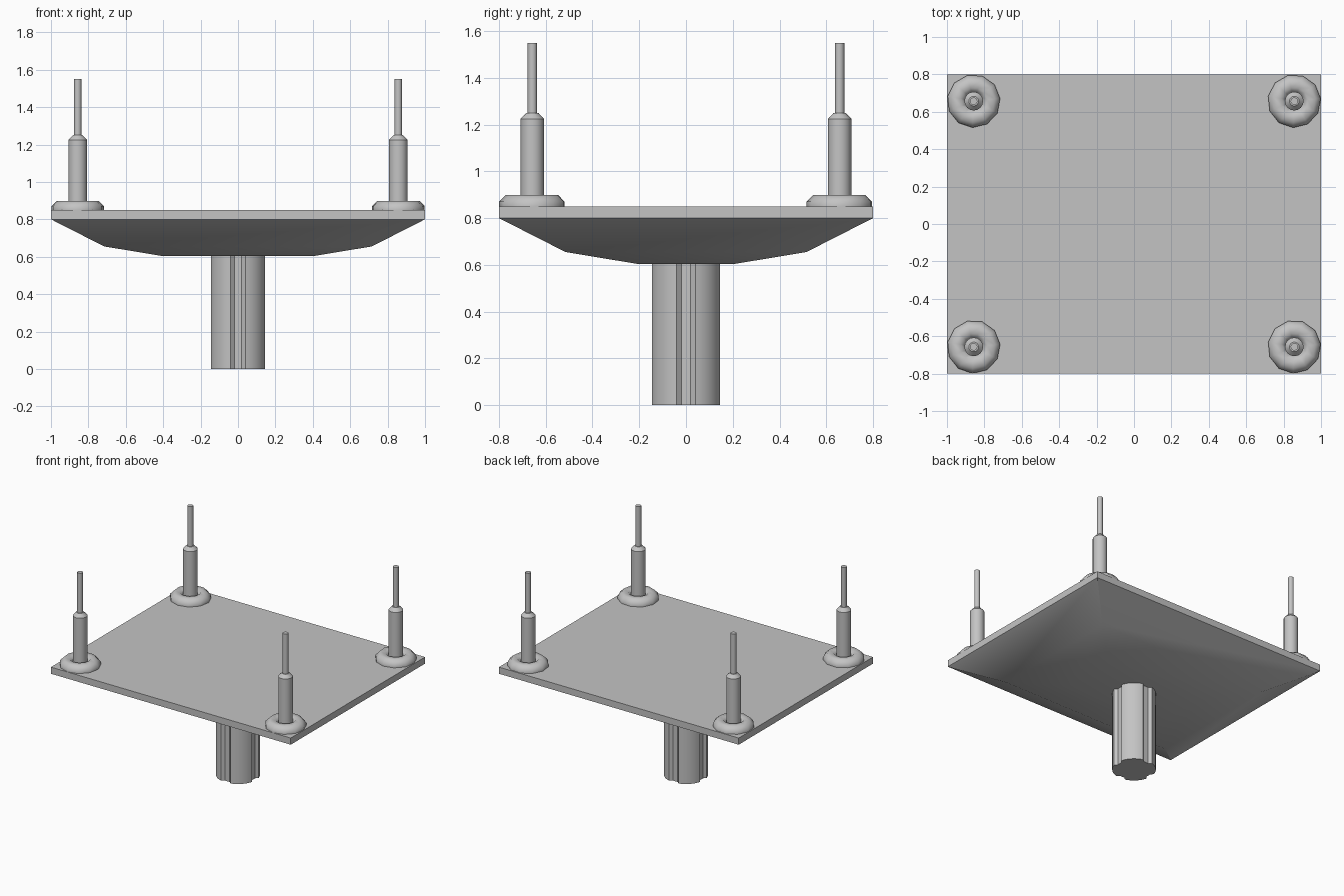
import bpy, bmesh
from math import radians, sin, cos, pi, asin

cube = bpy.data.objects.get("Cube")
if cube:
    bpy.data.objects.remove(cube, do_unlink=True)

grey = bpy.data.materials.new("plain_grey")
grey.use_nodes = True
grey.diffuse_color = (0.55, 0.55, 0.55, 1)
grey.node_tree.nodes["Principled BSDF"].inputs["Base Color"].default_value = grey.diffuse_color


def loft(name, rings, angle=30, cyclic=False):
    """Skin a stack of equal-length rings, capped unless the stack is cyclic."""
    bm = bmesh.new()
    loops = [[bm.verts.new(p) for p in ring] for ring in rings]
    n = len(loops[0])
    pairs = list(zip(loops, loops[1:]))
    if cyclic:
        pairs.append((loops[-1], loops[0]))
    else:
        bm.faces.new(loops[0])
        bm.faces.new(loops[-1])
    for a, b in pairs:
        for i in range(n):
            j = (i + 1) % n
            bm.faces.new((a[i], a[j], b[j], b[i]))
    bmesh.ops.recalc_face_normals(bm, faces=bm.faces)
    mesh = bpy.data.meshes.new(name)
    bm.to_mesh(mesh)
    bm.free()
    mesh.materials.append(grey)
    obj = bpy.data.objects.new(name, mesh)
    bpy.context.collection.objects.link(obj)
    bpy.ops.object.select_all(action='DESELECT')
    obj.select_set(True)
    bpy.context.view_layer.objects.active = obj
    bpy.ops.object.shade_smooth_by_angle(angle=radians(angle))
    return obj


def circle(r, z, n, turn=0.0):
    return [(r * cos(2 * pi * i / n + turn), r * sin(2 * pi * i / n + turn), z)
            for i in range(n)]


def rectangle(x, y, z):
    return [(-x, -y, z), (x, -y, z), (x, y, z), (-x, y, z)]


# Plate with a shallow stepped underside
loft("plate", [rectangle(0.4, 0.2, 0.603), rectangle(0.715, 0.515, 0.655),
               rectangle(1, 0.8, 0.8), rectangle(1, 0.8, 0.85)])

# Round column with a tapered groove on each of its four sides
R, DEPTH, STEPS = 0.15, 0.128, 8
rim = asin(0.04 / R)
section = []
for k in range(4):
    a = k * pi / 2
    for side in (-0.02, 0.02):
        section.append((DEPTH * cos(a) - side * sin(a), DEPTH * sin(a) + side * cos(a)))
    for s in range(STEPS + 1):
        t = a + rim + (pi / 2 - 2 * rim) * s / STEPS
        section.append((R * cos(t), R * sin(t)))
loft("column", [[(x, y, z) for x, y in section] for z in (0, 0.61)], angle=25)

# Four corner posts: rounded ring, shaft with a chamfered top, thin rod
for xs, ys, corner in ((1, -1, "front_left"), (-1, -1, "front_right"),
                       (1, 1, "back_left"), (-1, 1, "back_right")):
    tube = [pi / 8 + k * pi / 4 for k in range(8)]
    ring = loft(corner + "_ring",
                [circle(0.093 + 0.053 * cos(t), 0.85 + 0.053 * sin(t), 11, 0.1) for t in tube],
                angle=60, cyclic=True)
    shaft = loft(corner + "_shaft", [circle(0.05, 0.84, 16), circle(0.05, 1.225, 16),
                                     circle(0.026, 1.25, 16)])
    rod = loft(corner + "_rod", [circle(0.02, 1.24, 12), circle(0.02, 1.55, 12)], angle=40)
    for part in (ring, shaft, rod):
        part.location = (xs * 0.857, ys * 0.657, 0)
